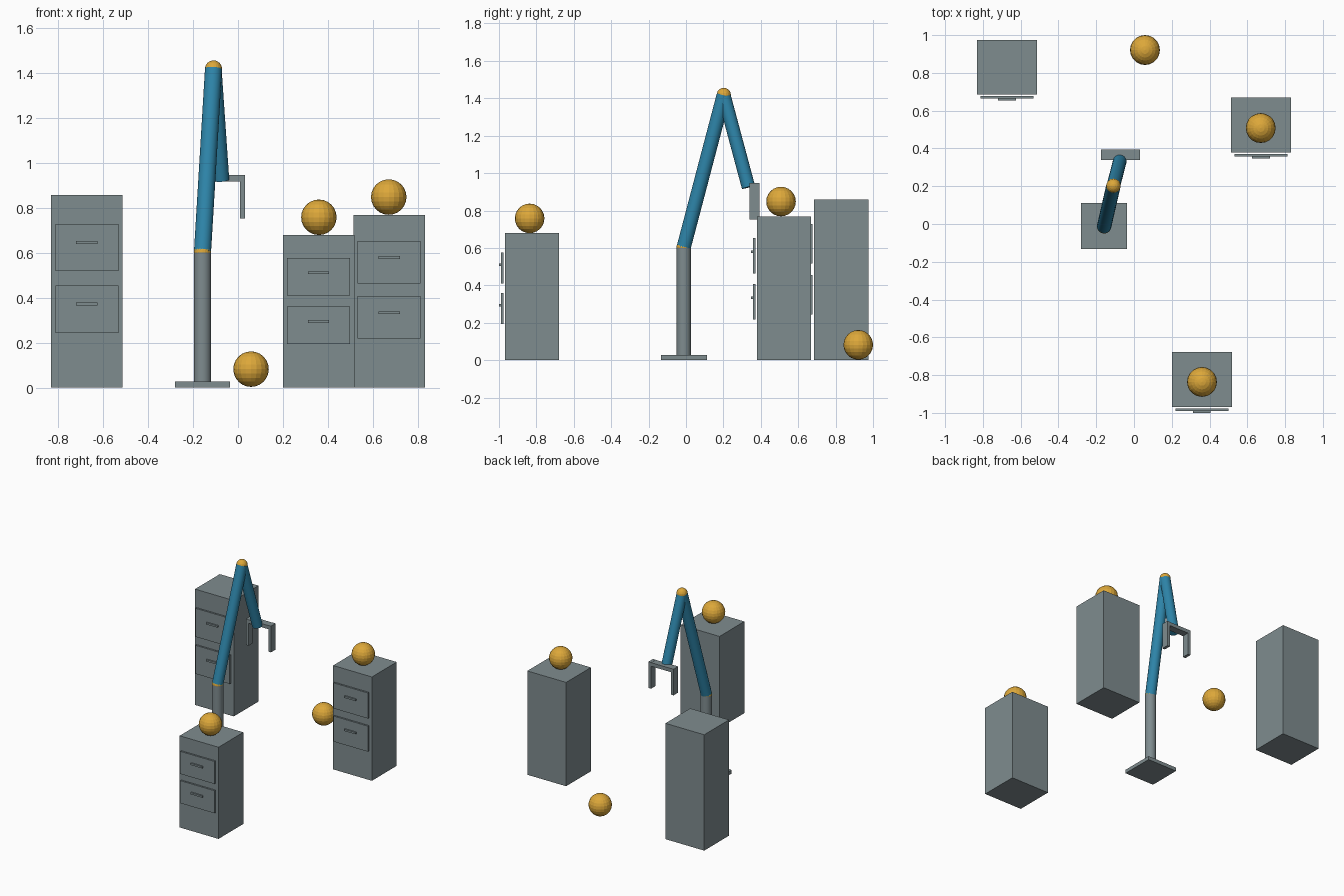
import bpy
from mathutils import Vector

if "Cube" in bpy.data.objects:
    bpy.data.objects.remove(bpy.data.objects["Cube"])


def material(name, rgb):
    m = bpy.data.materials.new(name)
    m.diffuse_color = (*rgb, 1)
    m.use_nodes = True
    m.node_tree.nodes["Principled BSDF"].inputs["Base Color"].default_value = m.diffuse_color
    return m


GREY = material("grey metal", (0.212, 0.262, 0.275))
BLUE = material("blue paint", (0.027, 0.235, 0.40))
ORANGE = material("orange", (0.72, 0.39, 0.042))


def finish(name, mat):
    o = bpy.context.object
    o.name = name
    o.data.materials.append(mat)
    return o


def box(name, x0, x1, y0, y1, z0, z1, mat=GREY):
    bpy.ops.mesh.primitive_cube_add(
        size=1, location=((x0 + x1) / 2, (y0 + y1) / 2, (z0 + z1) / 2))
    o = finish(name, mat)
    o.scale = (x1 - x0, y1 - y0, z1 - z0)
    return o


def rod(name, a, b, r, mat):
    a, b = Vector(a), Vector(b)
    d = b - a
    bpy.ops.mesh.primitive_cylinder_add(
        vertices=24, radius=r, depth=d.length, location=(a + b) / 2,
        rotation=d.to_track_quat('Z', 'Y').to_euler())
    o = finish(name, mat)
    bpy.ops.object.shade_smooth_by_angle()
    return o


def ball(name, c, r):
    bpy.ops.mesh.primitive_uv_sphere_add(
        segments=20, ring_count=12, radius=r, location=c)
    return finish(name, ORANGE)


# Cabinets: body, two floating drawer fronts, each with a handle
def cabinet(name, x, front, h):
    box(name + "_body", x - 0.159, x + 0.159, front, front + 0.29, 0, h)
    for level, f in (("upper", 0.7265), ("lower", 0.407)):
        z, half = f * h, 0.123 * h
        box(f"{name}_{level}_drawer", x - 0.14, x + 0.14,
            front - 0.021, front - 0.008, z - half, z + half)
        hz = z + 0.026 * h
        box(f"{name}_{level}_handle", x - 0.047, x + 0.047,
            front - 0.032, front - 0.021, hz - 0.0065, hz + 0.0065)


cabinet("tall_cabinet", -0.673, 0.685, 0.858)
cabinet("middle_cabinet", 0.673, 0.379, 0.769)
cabinet("short_cabinet", 0.359, -0.968, 0.679)

# Balls: two on cabinets, one on the floor
R = 0.079
ball("middle_cabinet_ball", (0.671, 0.508, 0.769 + R), R)
ball("short_cabinet_ball", (0.36, -0.836, 0.679 + R), R)
ball("floor_ball", (0.058, 0.921, R + 0.003), R)

# Robot arm: base plate, column, two links with ball joints
shoulder = (-0.158, -0.012, 0.604)
elbow = (-0.109, 0.202, 1.418)
wrist = (-0.075, 0.334, 0.925)
box("base_plate", -0.281, -0.036, -0.133, 0.112, 0, 0.027)
rod("column", (-0.158, -0.012, 0.02), shoulder, 0.038, GREY)
ball("shoulder_joint", shoulder, 0.0385)
rod("lower_arm", shoulder, elbow, 0.038, BLUE)
ball("elbow_joint", elbow, 0.038)
rod("forearm", elbow, wrist, 0.036, BLUE)

# Gripper: crossbar with two fingers
box("gripper_bar", -0.174, 0.032, 0.340, 0.394, 0.918, 0.945)
for side, x in (("left", -0.174), ("right", 0.010)):
    box(f"gripper_{side}_finger", x, x + 0.022, 0.340, 0.394, 0.752, 0.946)
